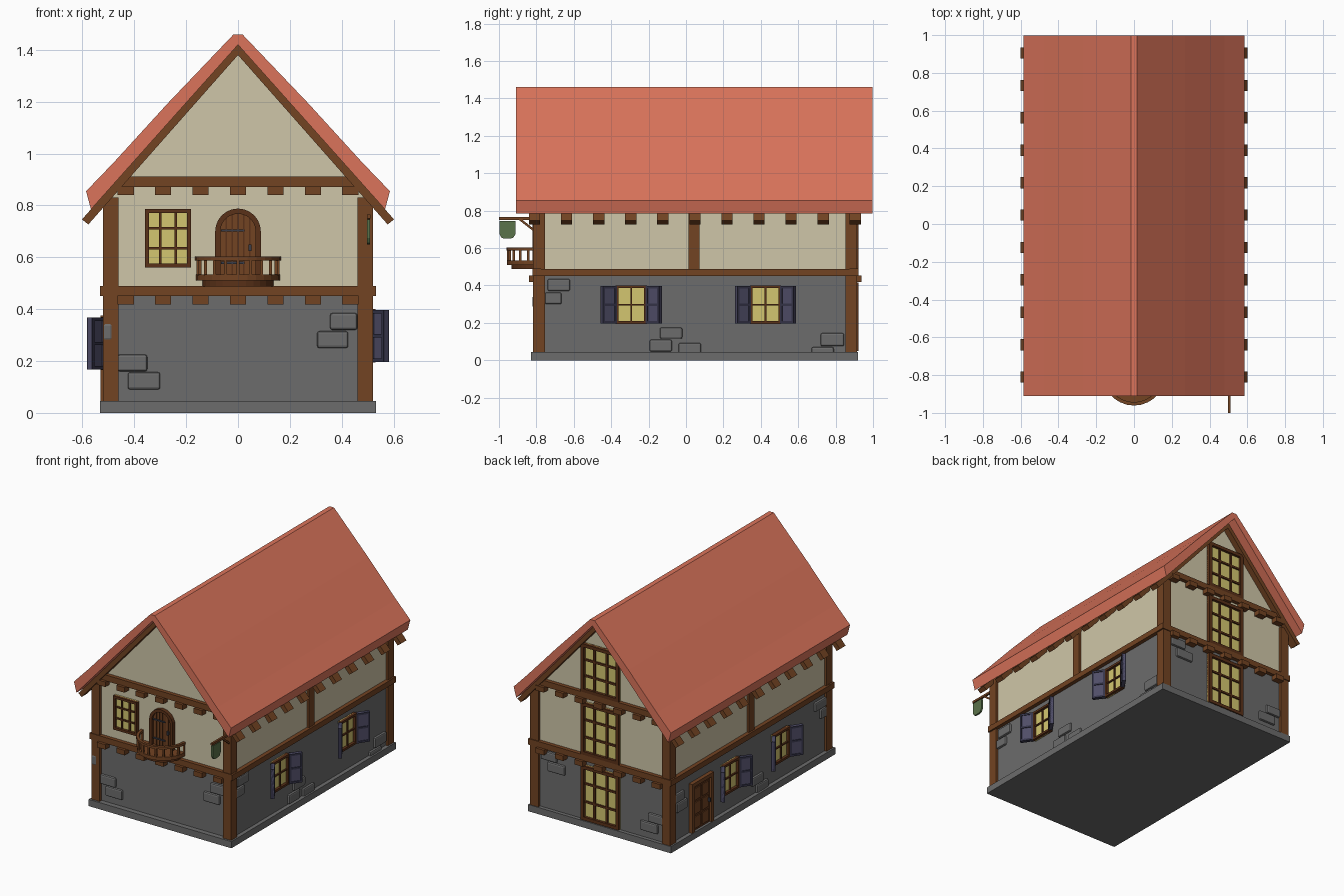
import bpy, bmesh, math
from mathutils import Matrix, Vector

cube = bpy.data.objects.get("Cube")
if cube:
    bpy.data.objects.remove(cube, do_unlink=True)


def material(name, *rgb):
    lin = [((c / 255 + 0.055) / 1.055) ** 2.4 for c in rgb] + [1.0]
    m = bpy.data.materials.new(name)
    m.use_nodes = True
    m.diffuse_color = lin
    m.node_tree.nodes["Principled BSDF"].inputs["Base Color"].default_value = lin
    return m


ROOF = material("red_roof", 219, 116, 91)
PLASTER = material("cream_plaster", 207, 198, 168)
STONE = material("grey_stone", 108, 108, 108)
TIMBER = material("brown_timber", 114, 67, 34)
DARK = material("dark_timber", 90, 49, 24)
GLASS = material("yellow_glass", 212, 198, 112)
SHUTTER = material("shutter_blue", 80, 78, 104)
SHUTTER_RIM = material("shutter_rim", 54, 53, 74)
IRON = material("dark_iron", 56, 60, 72)
GREEN = material("sign_green", 90, 114, 74)


def finish(name, bm, mat, M):
    bmesh.ops.recalc_face_normals(bm, faces=bm.faces)
    bm.transform(M)
    me = bpy.data.meshes.new(name)
    bm.to_mesh(me)
    bm.free()
    me.materials.append(mat)
    ob = bpy.data.objects.new(name, me)
    bpy.context.collection.objects.link(ob)
    return ob


def boxes(name, spans, mat, M=Matrix()):
    """One object from spans (x0, x1, y0, y1, z0, z1)."""
    bm = bmesh.new()
    for x0, x1, y0, y1, z0, z1 in spans:
        mid = Vector((x0 + x1, y0 + y1, z0 + z1)) / 2
        size = Matrix.Diagonal((abs(x1 - x0), abs(y1 - y0), abs(z1 - z0), 1))
        bmesh.ops.create_cube(bm, size=1, matrix=Matrix.Translation(mid) @ size)
    return finish(name, bm, mat, M)


def prism(name, outline, sweep, mat, M=Matrix()):
    """Flat outline swept along a vector."""
    bm = bmesh.new()
    face = bm.faces.new([bm.verts.new(p) for p in outline])
    new = bmesh.ops.extrude_face_region(bm, geom=[face])["geom"]
    bmesh.ops.translate(bm, vec=sweep, verts=[v for v in new if isinstance(v, bmesh.types.BMVert)])
    return finish(name, bm, mat, M)


def wall(x, y, turn):
    return Matrix.Translation((x, y, 0)) @ Matrix.Rotation(math.radians(turn), 4, "Z")


# Wall frames: local x runs along the wall, local -y points outward
FRONT, BACK = wall(0, -0.795, 0), wall(0, 0.895, 180)
LEFT, RIGHT = wall(0.505, 0, 90), wall(-0.505, 0, -90)

# Main masses
boxes("base_slab", [(-0.532, 0.532, -0.83, 0.92, 0, 0.045)], STONE)
boxes("stone_walls", [(-0.505, 0.505, -0.795, 0.895, 0.03, 0.47)], STONE)
gable = [(-0.505, 0.47), (0.505, 0.47), (0.505, 0.834), (0, 1.4), (-0.505, 0.834)]
prism("plaster_walls", [(x, -0.795, z) for x, z in gable], (0, 1.69, 0), PLASTER)


def mirrored(outer, inner):
    """Closed symmetric x-z section from its right halves."""
    return (outer + inner + [(-x, z) for x, z in reversed(inner) if x]
            + [(-x, z) for x, z in reversed(outer) if x])


# Roof with flared eaves
section = mirrored([(0.017, 1.46), (0.27, 1.195), (0.48, 0.965), (0.586, 0.855), (0.567, 0.785)], [(0, 1.42)])
prism("roof", [(x, -0.91, z) for x, z in section], (0, 1.908, 0), ROOF)

# Rafters with tails showing under the eaves
section = mirrored([(0, 1.42), (0.602, 0.746), (0.577, 0.727)], [(0, 1.38)])
for i in range(11):
    prism("rafter", [(x, -0.84 + i * 0.1715, z) for x, z in section], (0, 0.06, 0), TIMBER)

# Corner posts and wall beams
boxes("corner_posts", [(s * 0.46, s * 0.521, y, y + 0.063, 0.04, 0.83)
                       for s in (-1, 1) for y in (-0.817, 0.852)], TIMBER)
for M in (FRONT, BACK):
    boxes("gable_beams", [(-0.532, 0.532, -0.026, 0.02, 0.45, 0.49),
                          (-0.455, 0.455, -0.026, 0.02, 0.872, 0.912)], TIMBER, M)
    boxes("joist_ends", [(x * 0.1443 - 0.031, x * 0.1443 + 0.031, -0.044, 0.01, z, z + 0.034)
                         for x in range(-3, 4) for z in (0.418, 0.84)], TIMBER, M)
for s in (-1, 1):
    boxes("side_beam", [(s * 0.49, s * 0.532, -0.82, 0.92, 0.45, 0.487)], TIMBER)
    boxes("middle_post", [(s * 0.49, s * 0.52, 0.013, 0.072, 0.48, 0.83)], TIMBER)


def window(M, x, z, w, h, cols, rows, rim):
    """Glazed window centred at x with its sill at z."""
    x0, x1, z1 = x - w / 2, x + w / 2, z + h
    boxes("window_glass", [(x0, x1, -0.008, 0.01, z, z1)], GLASS, M)
    boxes("window_frame", [(x0, x0 + rim, -0.026, 0, z, z1), (x1 - rim, x1, -0.026, 0, z, z1),
                           (x0, x1, -0.026, 0, z, z + rim), (x0, x1, -0.026, 0, z1 - rim, z1)], DARK, M)
    t = rim * 0.3
    bars = [(x0 + w * i / cols - t, x0 + w * i / cols + t, -0.018, 0, z, z1) for i in range(1, cols)]
    bars += [(x0, x1, -0.018, 0, z + h * i / rows - t, z + h * i / rows + t) for i in range(1, rows)]
    boxes("window_bars", bars, DARK, M)


def shutters(M, x, z, w, h):
    for s in (-1, 1):
        H = M @ Matrix.Translation((x + s * w / 2, -0.018, z)) @ Matrix.Rotation(math.radians(-34 * s), 4, "Z")
        boxes("shutter", [(0, s * 0.088, -0.008, 0.008, 0, h)], SHUTTER, H)
        rim = [(s * a, s * (a + 0.013), -0.013, 0.013, 0, h) for a in (0, 0.075)]
        rim += [(0, s * 0.088, -0.013, 0.013, a, a + 0.013) for a in (0, h / 2 - 0.006, h - 0.013)]
        boxes("shutter_frame", rim, SHUTTER_RIM, H)


# Windows
window(FRONT, -0.27, 0.56, 0.177, 0.227, 3, 3, 0.016)
for z, h in ((0.05, 0.365), (0.49, 0.35), (0.912, 0.325)):
    window(BACK, 0, z, 0.28, h, 3, 3, 0.022)
for M, z, centres in ((LEFT, 0.195, (-0.293, 0.425)), (RIGHT, 0.165, (-0.27, 0.27))):
    for x in centres:
        window(M, x, z, 0.168, 0.205, 2, 2, 0.015)
        shutters(M, x, z + 0.002, 0.168, 0.2)

# Raised stones: start, end, bottom, top along each wall
STONES = [
    (FRONT, [(-0.465, -0.35, 0.16, 0.225), (-0.425, -0.3, 0.09, 0.157),
             (0.305, 0.425, 0.25, 0.315), (0.355, 0.46, 0.32, 0.385)]),
    (LEFT, [(-0.74, -0.62, 0.37, 0.435), (-0.755, -0.665, 0.3, 0.362), (-0.14, -0.02, 0.115, 0.175),
            (-0.195, -0.075, 0.047, 0.11), (-0.04, 0.08, 0.035, 0.093), (0.72, 0.845, 0.075, 0.145),
            (0.67, 0.79, 0.03, 0.07)]),
    (BACK, [(-0.4, -0.27, 0.3, 0.365), (-0.45, -0.33, 0.37, 0.43),
            (0.29, 0.42, 0.09, 0.155), (0.35, 0.46, 0.16, 0.22)]),
    (RIGHT, [(-0.85, -0.75, 0.3, 0.36), (-0.83, -0.72, 0.23, 0.295), (-0.03, 0.09, 0.1, 0.16),
             (0.02, 0.14, 0.04, 0.097), (0.64, 0.76, 0.35, 0.41), (0.7, 0.82, 0.28, 0.345)]),
]
for M, spans in STONES:
    ob = boxes("wall_stones", [(a, b, -0.015, 0.02, c, d) for a, b, c, d in spans], STONE, M)
    bevel = ob.modifiers.new("bevel", "BEVEL")
    bevel.width = 0.009
    bevel.segments = 2


# Arched balcony door
def arch(r, y):
    turns = [math.pi * i / 12 for i in range(13)]
    return [(r, y, 0.49)] + [(r * math.cos(a), y, 0.7 + r * math.sin(a)) for a in turns] + [(-r, y, 0.49)]


prism("balcony_door", arch(0.075, -0.01), (0, 0.02, 0), TIMBER, FRONT)
prism("door_arch", arch(0.088, -0.026) + arch(0.068, -0.026)[::-1], (0, 0.03, 0), DARK, FRONT)
boxes("door_gaps", [(x - 0.003, x + 0.003, -0.013, 0, 0.49, 0.7 + math.sqrt(0.07 ** 2 - x * x))
                    for x in (-0.045, -0.022, 0, 0.022, 0.045)], DARK, FRONT)
boxes("door_hinges", [(-0.066, 0.025, -0.018, 0, z, z + 0.008) for z in (0.575, 0.7)], IRON, FRONT)
boxes("door_handle", [(0.04, 0.052, -0.025, 0, 0.625, 0.65)], IRON, FRONT)


# Half-round balcony
def arc(r, z, n=14):
    return [(r * math.cos(math.pi * i / n), -r * math.sin(math.pi * i / n), z) for i in range(n + 1)]


prism("balcony_floor", arc(0.162, 0.51), (0, 0, 0.024), TIMBER, FRONT)
prism("balcony_support", arc(0.137, 0.487), (0, 0, 0.024), DARK, FRONT)
prism("balcony_rail", arc(0.166, 0.588) + arc(0.148, 0.588)[::-1], (0, 0, 0.016), TIMBER, FRONT)
boxes("balusters", [(x - 0.006, x + 0.006, y - 0.006, y + 0.006, 0.53, 0.59)
                    for x, y, z in arc(0.155, 0, 10)], TIMBER, FRONT)

# Side door with raised panels
boxes("side_door", [(-0.685, -0.465, -0.01, 0.01, 0.045, 0.37)], DARK, RIGHT)
boxes("side_door_frame", [(-0.69, -0.665, -0.026, 0, 0.045, 0.375), (-0.485, -0.46, -0.026, 0, 0.045, 0.375),
                          (-0.69, -0.46, -0.026, 0, 0.35, 0.375)], TIMBER, RIGHT)
boxes("side_door_panels", [(x, x + 0.07, -0.016, 0, z, z + 0.078)
                           for x in (-0.653, -0.567) for z in (0.06, 0.155, 0.25)], TIMBER, RIGHT)
boxes("side_door_handle", [(-0.51, -0.5, -0.03, 0, 0.19, 0.215)], IRON, RIGHT)

# Hanging sign on a bracket
boxes("sign_pole", [(0.497, 0.511, -1.0, -0.8, 0.75, 0.765)], TIMBER)
prism("sign_brace", [(0.499, y, z) for y, z in ((-0.9, 0.755), (-0.88, 0.755), (-0.81, 0.7), (-0.81, 0.685))],
      (0.01, 0, 0), TIMBER)
shield = [(-0.997, 0.745), (-0.912, 0.745), (-0.912, 0.675), (-0.922, 0.656),
          (-0.938, 0.65), (-0.971, 0.65), (-0.987, 0.656), (-0.997, 0.675)]
prism("sign_board", [(0.498, y, z) for y, z in shield], (0.012, 0, 0), GREEN)
